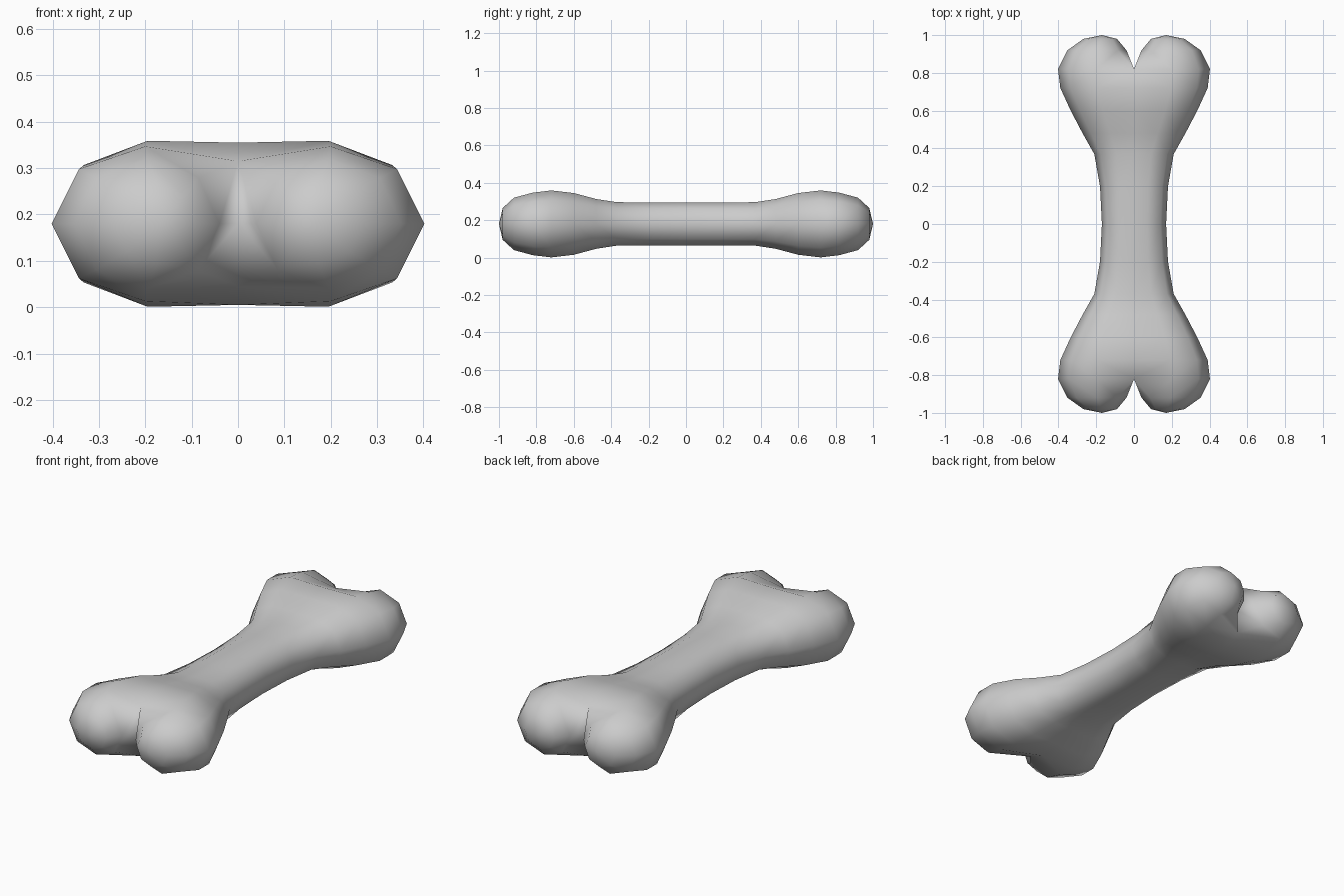
import bpy, bmesh
from math import sin, cos, radians

if "Cube" in bpy.data.objects:
    bpy.data.objects.remove(bpy.data.objects["Cube"])

ZC = 0.18  # height of the bone's centre line

# Sections of one quarter: y, inner x, middle x, outer x, half height, crease half height
# (a crease height means the section is open on the x = 0 plane)
SECTIONS = [
    (0.00, 0.00, 0.070, 0.170, 0.115, 0.115),
    (0.20, 0.00, 0.075, 0.180, 0.115, 0.115),
    (0.37, 0.00, 0.090, 0.210, 0.116, 0.116),
    (0.48, 0.00, 0.125, 0.272, 0.133, 0.133),
    (0.60, 0.00, 0.165, 0.335, 0.165, 0.163),
    (0.72, 0.00, 0.195, 0.390, 0.179, 0.175),
    (0.82, 0.00, 0.200, 0.402, 0.167, 0.135),
    (0.92, 0.04, 0.195, 0.352, 0.140, None),
    (0.98, 0.09, 0.175, 0.268, 0.085, None),
]


def ring(bm, y, xi, xc, xo, h, crease):
    verts = []
    for i in range(8):
        a = radians(45 * i)
        x = xc + (xo - xc if i in (0, 1, 7) else xc - xi) * cos(a)
        z = h * sin(a)
        if crease is not None and i in (3, 4, 5):
            x, z = 0.0, crease * (4 - i)
        verts.append(bm.verts.new((x, y, ZC + z)))
    return verts


# Quarter of the bone: half shaft running into one rounded knob
bm = bmesh.new()
rings = [ring(bm, *s) for s in SECTIONS]
for a, b in zip(rings, rings[1:]):
    for i in range(8):
        j = (i + 1) % 8
        quad = (a[i], b[i], b[j], a[j])
        if any(v.co.x > 1e-5 for v in quad):  # skip the inside of the shaft
            bm.faces.new(quad)
pole = bm.verts.new((0.17, 1.0, ZC))
last = rings[-1]
for i in range(8):
    bm.faces.new((last[i], pole, last[(i + 1) % 8]))
loose = [v for v in bm.verts if not v.link_faces]
bmesh.ops.delete(bm, geom=loose, context='VERTS')

# Mirror across x and y and weld the seams
for axis in (0, 1):
    dup = bmesh.ops.duplicate(bm, geom=bm.verts[:] + bm.edges[:] + bm.faces[:])
    for g in dup["geom"]:
        if isinstance(g, bmesh.types.BMVert):
            g.co[axis] *= -1
    bmesh.ops.remove_doubles(bm, verts=bm.verts[:], dist=1e-4)
bmesh.ops.recalc_face_normals(bm, faces=bm.faces[:])
for f in bm.faces:
    f.smooth = True

mesh = bpy.data.meshes.new("bone")
bm.to_mesh(mesh)
bm.free()
bone = bpy.data.objects.new("bone", mesh)
bpy.context.collection.objects.link(bone)
